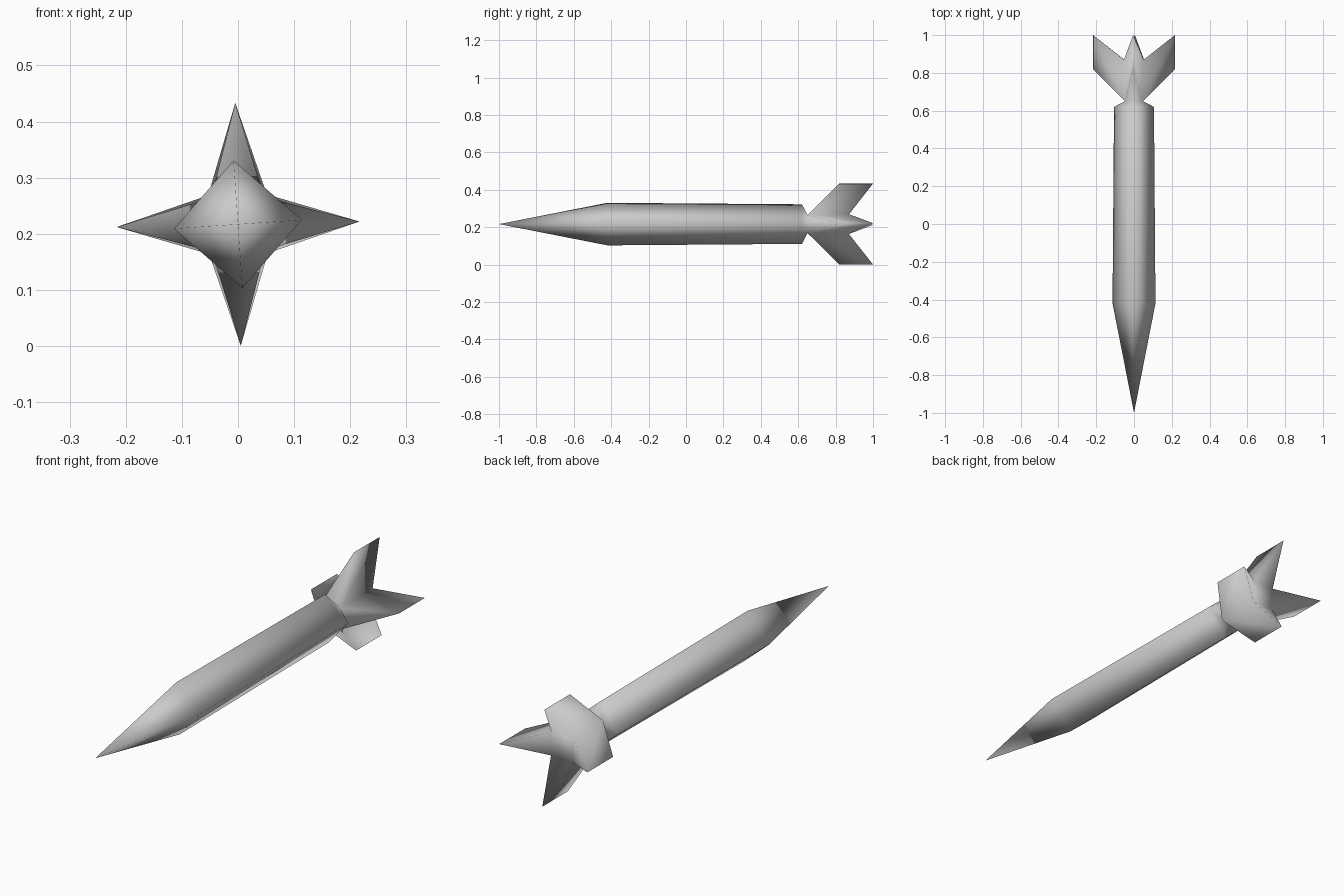
import bpy
import bmesh
from math import cos, sin, radians

if "Cube" in bpy.data.objects:
    bpy.data.objects.remove(bpy.data.objects["Cube"], do_unlink=True)

AXIS_Z = 0.217   # height of the long axis
SIDES = 4

bm = bmesh.new()


def point(y, radius, degrees):
    a = radians(degrees)
    return bm.verts.new((radius * cos(a), y, AXIS_Z + radius * sin(a)))


def ring(y, radius, turn):
    return [point(y, radius, turn + 360 / SIDES * i) for i in range(SIDES)]


# Rings from nose to tail
nose = point(-1.0, 0, 0)
shoulder = ring(-0.42, 0.114, 4)
body_end = ring(0.62, 0.106, 4)
neck = ring(0.65, 0.067, 46)
root_end = ring(0.87, 0.074, 46)
fin_front = ring(0.82, 0.2165, 1.3)
fin_back = ring(1.0, 0.2165, 1.3)

for i in range(SIDES):
    j = (i + 1) % SIDES
    # Pointed nose and square body
    bm.faces.new((nose, shoulder[i], shoulder[j]))
    bm.faces.new((shoulder[i], body_end[i], body_end[j], shoulder[j]))
    # Step in from the body to the turned neck
    bm.faces.new((body_end[i], neck[i], body_end[j]))
    bm.faces.new((body_end[j], neck[i], neck[j]))
    # Swept wedge fin between two neighbouring neck corners
    tip_a, tip_b = fin_front[j], fin_back[j]
    bm.faces.new((neck[i], tip_a, neck[j]))
    bm.faces.new((root_end[i], root_end[j], tip_b))
    bm.faces.new((neck[i], root_end[i], tip_b, tip_a))
    bm.faces.new((neck[j], tip_a, tip_b, root_end[j]))

# Flat tail cap
bm.faces.new(root_end)
bmesh.ops.recalc_face_normals(bm, faces=bm.faces[:])
for face in bm.faces:
    face.smooth = True

mesh = bpy.data.meshes.new("finned_rocket_body")
bm.to_mesh(mesh)
bm.free()
rocket = bpy.data.objects.new("finned_rocket_body", mesh)
bpy.context.collection.objects.link(rocket)

# Single light grey finish
grey = bpy.data.materials.new("light_grey")
grey.use_nodes = True
colour = (0.6, 0.6, 0.6, 1)
grey.diffuse_color = colour
grey.node_tree.nodes["Principled BSDF"].inputs["Base Color"].default_value = colour
mesh.materials.append(grey)
